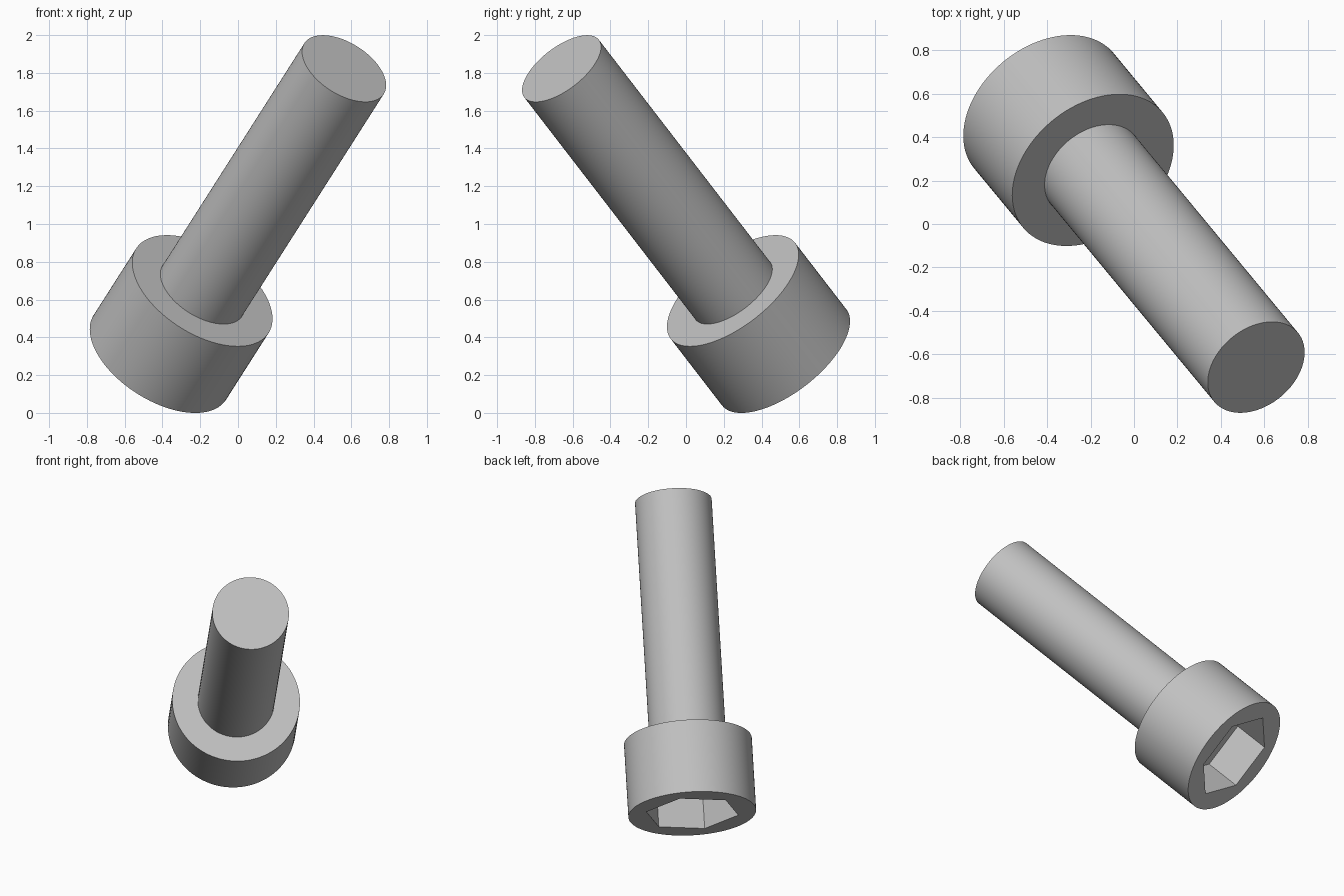
import bpy, bmesh, math
from mathutils import Matrix, Vector

default = bpy.data.objects.get("Cube")
if default:
    bpy.data.objects.remove(default, do_unlink=True)

# Bolt sizes, measured along its own axis from the underside of the head
HEAD_R, HEAD_H = 0.416, 0.499
SHANK_R, LENGTH = 0.2495, 2.163
SOCKET_R, SOCKET_DEPTH = 0.309, 0.25
SIDES = 96

# Tilted frame: local z runs along the shank, local x to a socket corner
axis = Vector((0.451, -0.545, 0.707)).normalized()
corner = Vector((-0.184, 0.719, 0.670))
corner = (corner - axis * corner.dot(axis)).normalized()
tilt = Matrix((corner, axis.cross(corner), axis)).transposed().to_4x4()
placement = Matrix.Translation((-0.4136, 0.5197, 0.294)) @ tilt

steel = bpy.data.materials.new("steel_grey")
steel.use_nodes = True
colour = (0.53, 0.53, 0.53, 1)
steel.diffuse_color = colour
steel.node_tree.nodes["Principled BSDF"].inputs["Base Color"].default_value = colour


def ring(bm, radius, z, sides):
    """Closed loop of edges around the local axis."""
    verts = [bm.verts.new((radius * math.cos(2 * math.pi * i / sides),
                           radius * math.sin(2 * math.pi * i / sides), z))
             for i in range(sides)]
    edges = [bm.edges.new((verts[i], verts[(i + 1) % sides])) for i in range(sides)]
    return verts, edges


def bridge(bm, a, b):
    """Quads between two rings with equal sides."""
    n = len(a)
    for i in range(n):
        j = (i + 1) % n
        bm.faces.new((a[i], a[j], b[j], b[i]))


def finish(name, bm):
    bmesh.ops.recalc_face_normals(bm, faces=bm.faces)
    mesh = bpy.data.meshes.new(name)
    bm.to_mesh(mesh)
    bm.free()
    mesh.materials.append(steel)
    obj = bpy.data.objects.new(name, mesh)
    bpy.context.collection.objects.link(obj)
    obj.matrix_world = placement
    bpy.ops.object.select_all(action="DESELECT")
    obj.select_set(True)
    bpy.context.view_layer.objects.active = obj
    bpy.ops.object.shade_smooth_by_angle(angle=math.radians(30))


# Bolt: one lathed solid with a hexagonal socket in the head
bm = bmesh.new()
rim, rim_edges = ring(bm, HEAD_R, 0, SIDES)
shoulder, _ = ring(bm, HEAD_R, HEAD_H, SIDES)
neck, _ = ring(bm, SHANK_R, HEAD_H, SIDES)
tip, _ = ring(bm, SHANK_R, LENGTH, SIDES)
for lower, upper in ((rim, shoulder), (shoulder, neck), (neck, tip)):
    bridge(bm, lower, upper)
bm.faces.new(tip)

mouth, mouth_edges = ring(bm, SOCKET_R, 0, 6)
floor, _ = ring(bm, SOCKET_R, SOCKET_DEPTH, 6)
bridge(bm, mouth, floor)
bm.faces.new(floor)
bmesh.ops.triangle_fill(bm, edges=rim_edges + mouth_edges, use_beauty=True)
finish("socket_head_bolt", bm)
